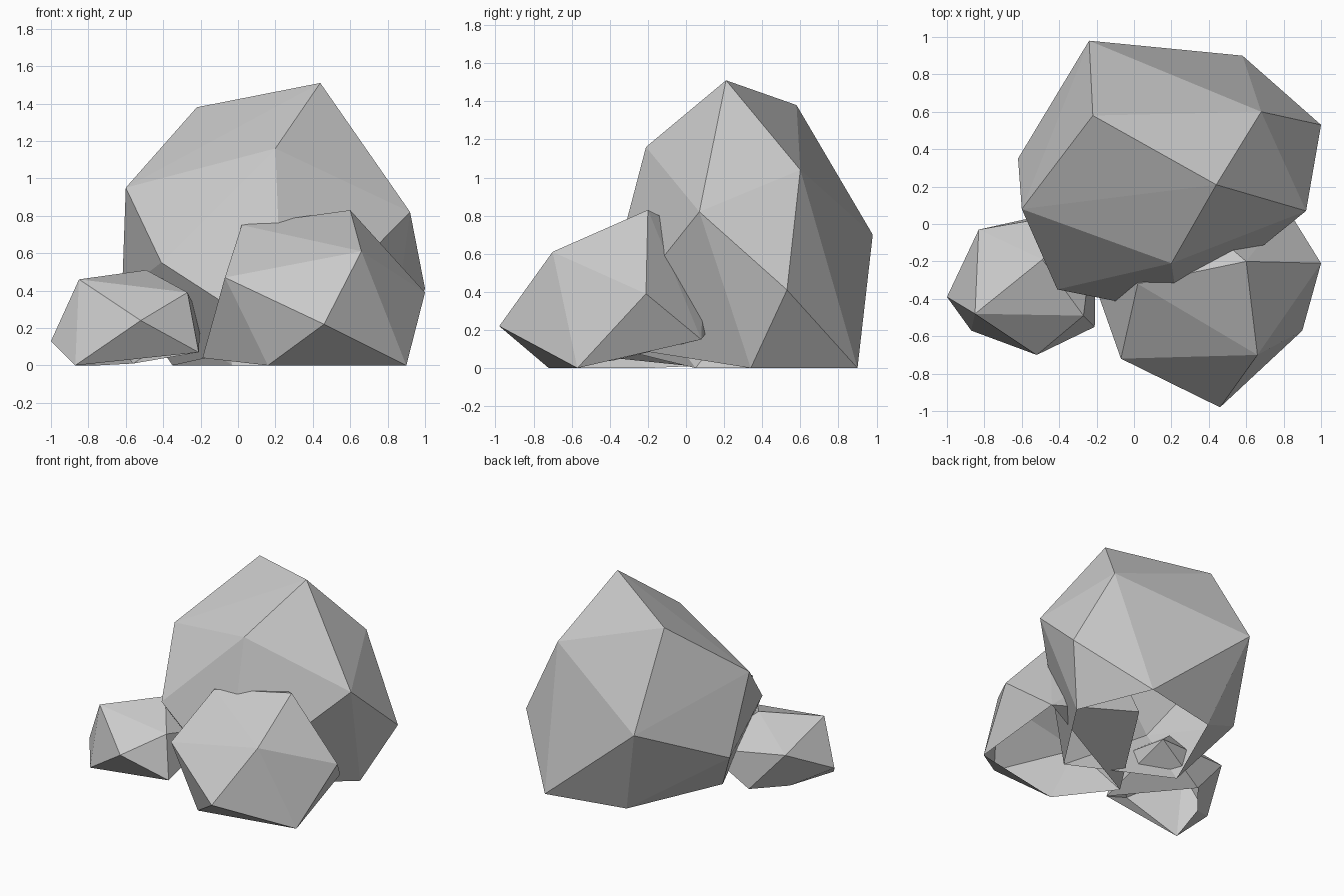
import bpy, bmesh

if "Cube" in bpy.data.objects:
    bpy.data.objects.remove(bpy.data.objects["Cube"])


def rock(name, corners, base_height):
    """Faceted boulder: hull around a few corners, left open underneath."""
    bm = bmesh.new()
    for c in corners:
        bm.verts.new(c)
    bmesh.ops.convex_hull(bm, input=bm.verts[:])
    bmesh.ops.recalc_face_normals(bm, faces=bm.faces[:])
    under = [f for f in bm.faces if all(v.co.z <= base_height for v in f.verts)]
    bmesh.ops.delete(bm, geom=under, context='FACES')
    loose = [v for v in bm.verts if not v.link_faces]
    bmesh.ops.delete(bm, geom=loose, context='VERTS')
    mesh = bpy.data.meshes.new(name)
    bm.to_mesh(mesh)
    bm.free()
    obj = bpy.data.objects.new(name, mesh)
    bpy.context.collection.objects.link(obj)
    return obj


# Tall boulder at the back
rock("large_boulder", [
    (-.22, .58, 1.38), (.44, .21, 1.51), (.20, -.21, 1.16),
    (-.60, .08, .95), (.92, .07, .82), (.68, .60, 1.04),
    (1.0, .53, .41), (-.24, .98, .70), (-.41, -.35, .55),
    (-.62, .35, .39), (.24, -.48, .13),
    (.58, .90, 0), (.81, .34, 0), (-.35, .05, 0), (-.03, .77, 0)], .14)

# Medium boulder, front right
rock("medium_boulder", [
    (.60, -.20, .83), (.66, -.70, .61), (.02, -.32, .75),
    (-.07, -.72, .47), (.46, -.98, .22), (1.0, -.21, .39),
    (.82, .08, .15), (.25, .10, .68), (.12, .20, .30),
    (-.19, -.38, .04), (.16, -.72, 0), (.90, -.57, 0)], .16)

# Small boulder, front left
rock("small_boulder", [
    (-.85, -.48, .46), (-.49, -.19, .51), (-.27, -.49, .39),
    (-.83, -.03, .32), (-1.0, -.39, .13), (-.52, -.70, .24),
    (-.21, -.55, .07), (-.20, .08, .25),
    (-.87, -.57, 0), (-.75, -.20, 0), (-.56, .03, .01)], .10)
